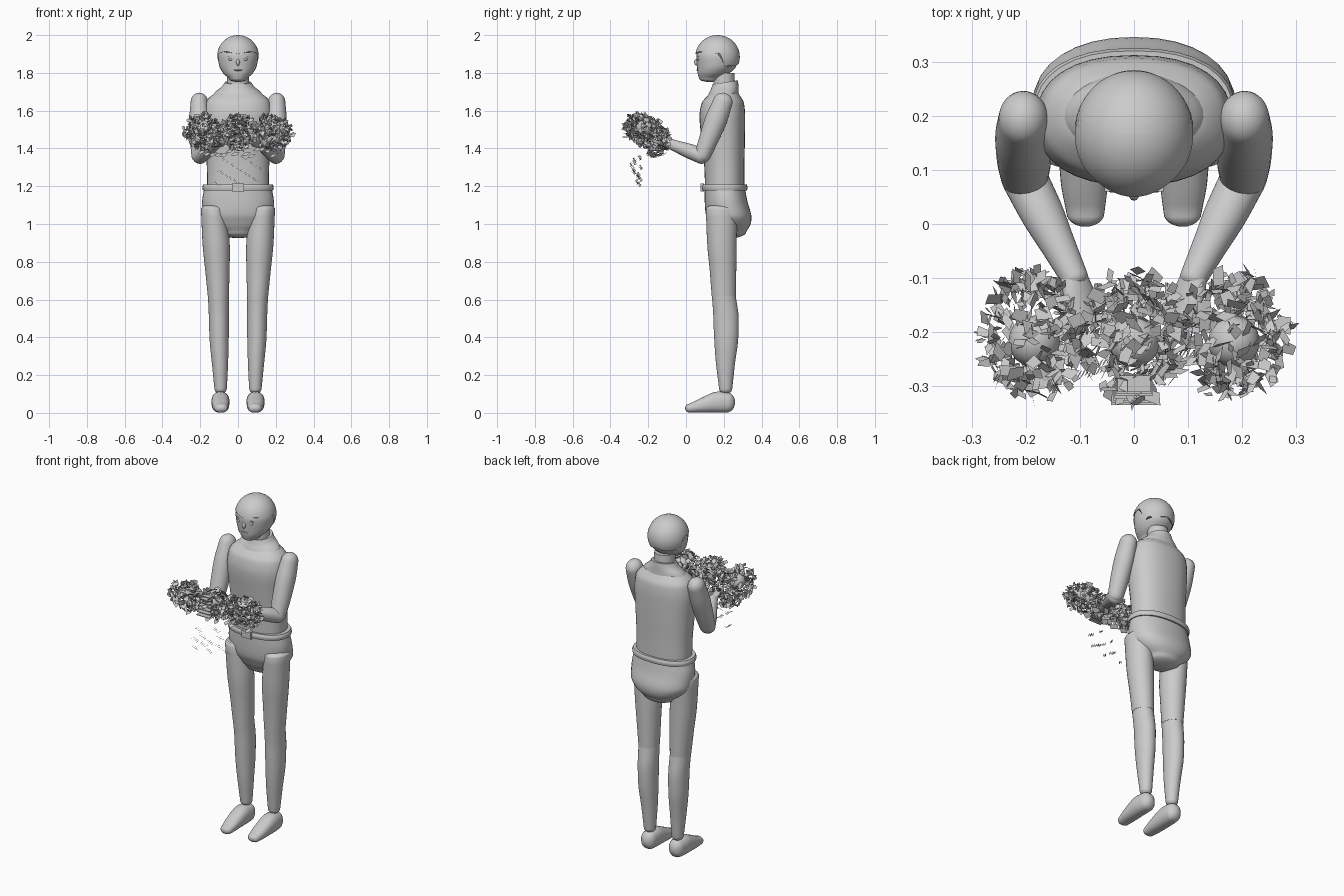
import bpy, bmesh, math, random
from math import sin, cos, pi
from mathutils import Vector

old = bpy.data.objects.get("Cube")
if old:
    bpy.data.objects.remove(old)
random.seed(7)

grey = bpy.data.materials.new("plain_grey")
grey.use_nodes = True
COLOUR = (0.6, 0.6, 0.6, 1)
grey.diffuse_color = COLOUR
grey.node_tree.nodes["Principled BSDF"].inputs["Base Color"].default_value = COLOUR


def finish(name, bm, smooth=True):
    if smooth:
        bmesh.ops.recalc_face_normals(bm, faces=bm.faces)
    mesh = bpy.data.meshes.new(name)
    bm.to_mesh(mesh)
    bm.free()
    mesh.materials.append(grey)
    obj = bpy.data.objects.new(name, mesh)
    bpy.context.collection.objects.link(obj)
    if smooth:
        bpy.ops.object.select_all(action='DESELECT')
        obj.select_set(True)
        bpy.context.view_layer.objects.active = obj
        bpy.ops.object.shade_smooth_by_angle(angle=math.radians(40))
    return obj


def skin(bm, rings):
    loops = [[bm.verts.new(p) for p in ring] for ring in rings]
    for a, b in zip(loops, loops[1:]):
        for i in range(len(a)):
            j = (i + 1) % len(a)
            bm.faces.new((a[i], a[j], b[j], b[i]))
    bm.faces.new(loops[0][::-1])
    bm.faces.new(loops[-1])


def refine(secs, steps=4):
    """Monotone smooth interpolation between cross-sections."""
    def slope(i, c):
        lo, hi = max(i - 1, 0), min(i + 1, len(secs) - 1)
        d = [(secs[k + 1][c] - secs[k][c]) / (secs[k + 1][0] - secs[k][0])
             for k in range(lo, hi)]
        if len(d) == 1:
            return d[0]
        return 0 if d[0] * d[1] <= 0 else 2 * d[0] * d[1] / (d[0] + d[1])
    out = []
    for i in range(len(secs) - 1):
        p, q = secs[i], secs[i + 1]
        h = q[0] - p[0]
        for k in range(steps):
            s = k / steps
            row = [p[0] + h * s]
            for c in range(1, 5):
                row.append(p[c] + (q[c] - p[c]) * s * s * (3 - 2 * s)
                           + h * s * (1 - s) * ((1 - s) * slope(i, c) - s * slope(i + 1, c)))
            out.append(row)
    return out + [list(secs[-1])]


def loft(name, secs, caps=(0, 0), place=lambda u, v, t: (u, v, t), power=2.0, seg=32):
    """Sections are (t, centre u, centre v, radius u, radius v); caps are dome lengths."""
    rows = refine(secs)

    def dome(row, length):
        t, u, v, a, b = row
        return [(t + length * sin(k * pi / 12), u, v, a * cos(k * pi / 12), b * cos(k * pi / 12))
                for k in (1, 2, 3, 4, 5, 5.7)]
    if caps[0]:
        rows = dome(rows[0], -caps[0])[::-1] + rows
    if caps[1]:
        rows = rows + dome(rows[-1], caps[1])

    def bend(x):
        return math.copysign(abs(x) ** (2 / power), x)
    angles = [2 * pi * i / seg for i in range(seg)]
    bm = bmesh.new()
    skin(bm, [[place(u + a * bend(cos(w)), v + b * bend(sin(w)), t) for w in angles]
              for t, u, v, a, b in rows])
    return finish(name, bm)


def limb(name, start, end, radii, caps):
    """Round limb between two points with evenly spaced radii (side, depth)."""
    start, end = Vector(start), Vector(end)
    axis = (end - start).normalized()
    side = axis.cross(Vector((0, 1, 0.2))).normalized()
    depth = axis.cross(side)
    length = (end - start).length
    secs = [(length * i / (len(radii) - 1), 0, 0, a, b) for i, (a, b) in enumerate(radii)]
    loft(name, secs, caps, lambda u, v, t: start + axis * t + side * u + depth * v)


def ball(name, centre, size, cuts=20):
    bm = bmesh.new()
    bmesh.ops.create_uvsphere(bm, u_segments=cuts, v_segments=cuts // 2, radius=1)
    bmesh.ops.scale(bm, vec=size, verts=bm.verts)
    bmesh.ops.translate(bm, vec=centre, verts=bm.verts)
    return finish(name, bm)


def box(name, centre, size):
    bm = bmesh.new()
    bmesh.ops.create_cube(bm, size=1)
    bmesh.ops.scale(bm, vec=size, verts=bm.verts)
    bmesh.ops.translate(bm, vec=centre, verts=bm.verts)
    return finish(name, bm)


# Trunk
loft("torso", [(1.19, 0, .205, .163, .104), (1.30, 0, .203, .165, .106),
               (1.45, 0, .197, .174, .115), (1.57, 0, .192, .182, .121),
               (1.64, 0, .195, .172, .112), (1.68, 0, .2, .14, .085),
               (1.71, 0, .205, .08, .06)], power=2.3)
loft("pelvis", [(.96, 0, .235, .1, .085), (1.0, 0, .234, .155, .108),
                (1.05, 0, .225, .186, .12), (1.12, 0, .212, .19, .113),
                (1.19, 0, .205, .178, .107)], caps=(.035, 0), power=2.2)
loft("belt", [(1.178, 0, .205, .186, .118), (1.194, 0, .205, .189, .121),
              (1.21, 0, .205, .184, .116)], power=2.3)
box("belt_buckle", (0, .085, 1.194), (.062, .018, .042))

# Neck and collar, dipping towards the front
loft("neck", [(1.67, 0, .205, .06, .058), (1.8, 0, .2, .058, .056)])
loft("collar", [(1.672, 0, .195, .14, .085), (1.70, 0, .198, .122, .08),
                (1.73, 0, .205, .085, .072), (1.752, 0, .208, .07, .067)],
     place=lambda u, v, t: (u, v, t + .15 * (v - .22)))

# Head
loft("face", [(1.77, 0, .125, .048, .056), (1.80, 0, .147, .08, .086),
              (1.84, 0, .163, .1, .105), (1.89, 0, .166, .107, .111),
              (1.93, 0, .167, .098, .102)], caps=(.018, .05))


def hair_edge(w):
    y = .167 + .117 * sin(w)
    back = min(max((y - .185) / .025, 0), 1)
    sideburn = .025 * math.exp(-((y - .2) / .02) ** 2)
    return 1.907 - .065 * back - sideburn + .006 * sin(5 * w)


hair_rings = []
for k in range(13):
    ring = []
    for i in range(64):
        w = 2 * pi * i / 64
        low = math.asin((hair_edge(w) - 1.885) / .115)
        a = low + (pi / 2 - .01 - low) * k / 12
        ring.append((.111 * cos(a) * cos(w), .167 + .118 * cos(a) * sin(w), 1.885 + .115 * sin(a)))
    hair_rings.append(ring)
hair = bmesh.new()
skin(hair, hair_rings)
finish("hair", hair)

# Facial features
for name, s in (("left", 1), ("right", -1)):
    ball(name + "_eye", (s * .04, .066, 1.872), (.011, .008, .007), 12)
    box(name + "_brow", (s * .042, .064, 1.888), (.026, .008, .004))
ball("nose", (0, .056, 1.856), (.01, .013, .018), 12)
ball("mouth", (0, .064, 1.815), (.024, .008, .005), 12)

# Legs, feet and arms
for name, s in (("left", 1), ("right", -1)):
    def mirrored(u, v, t, s=s):
        return (s * u, v, t)
    loft(name + "_thigh", [(.62, .104, .2, .056, .064), (.75, .109, .196, .064, .07),
                           (.9, .116, .19, .072, .078), (1.08, .13, .188, .066, .083)],
         (0, .025), mirrored)
    loft(name + "_shin", [(.13, .092, .21, .033, .035), (.25, .095, .209, .042, .049),
                          (.4, .1, .213, .051, .064), (.5, .101, .212, .053, .067),
                          (.62, .104, .2, .055, .063)], (.03, 0), mirrored)
    loft(name + "_foot", [(.02, .09, .025, .035, .024), (.08, .092, .04, .044, .039),
                          (.17, .093, .057, .048, .056), (.215, .092, .056, .045, .054)],
         (.025, .045), lambda u, v, t, s=s: (s * u, t, v), power=2.3)
    limb(name + "_upper_arm", (s * .205, .195, 1.645), (s * .203, .088, 1.365),
         [(.046, .052), (.053, .058), (.051, .052), (.044, .043)], (.05, .04))
    limb(name + "_forearm", (s * .203, .085, 1.36), (s * .11, -.1, 1.43),
         [(.043, .042), (.041, .039), (.033, .032), (.026, .025)], (.035, .02))
    limb(name + "_hand", (s * .112, -.095, 1.428), (s * .09, -.17, 1.44),
         [(.026, .022), (.034, .018), (.026, .014)], (.015, .02))

# Bouquet of loose leaves around three hidden cores
MID = Vector((0, -.205, 1.485))


def bouquet_point(x, direction, reach):
    dx, dy, dz = direction * reach
    return Vector((x + .105 * dx, MID.y + .125 * dy, MID.z + .092 * dz - .045 * dy))


def rand_dir():
    return Vector([random.gauss(0, 1) for _ in range(3)]).normalized()


def add_leaf(bm, centre, along, across):
    corners = (-along, across * random.uniform(.6, 1) - along * .3,
               along, -across + along * random.uniform(-.2, .5))
    bm.faces.new([bm.verts.new(centre + c) for c in corners])


leaves = bmesh.new()
for x in (-.185, 0, .185):
    core = bouquet_point(x, Vector((0, -.1, .25)), 1)
    ball("bouquet_core", core, (.048, .048, .045), 16)
    for _ in range(330):
        d = rand_dir()
        centre = bouquet_point(x, d, random.uniform(.62, 1))
        along = rand_dir()
        across = along.cross(rand_dir()).normalized()
        size = random.uniform(.012, .023)
        add_leaf(leaves, centre, along * size, across * size * random.uniform(.6, 1))
# A few larger leaves drooping below
for i in range(14):
    x = -.19 + .38 * i / 13
    centre = Vector((x, random.uniform(-.2, -.09), random.uniform(1.36, 1.4)))
    add_leaf(leaves, centre, Vector((.024, random.uniform(-.01, .01), .008)),
             Vector((.004, .018, .012)))
finish("bouquet_leaves", leaves, smooth=False)

# Thin layered blades at the front middle
for k in range(7):
    box("front_blade", (0, -.32 + .004 * k, 1.46 + .018 * k), (.085 - .004 * k, .03, .004))

# Small falling fragments under the bouquet
bits = bmesh.new()
for i in range(12):
    spot = Vector((-.11 + .22 * (i * 5 % 12) / 11, random.uniform(-.295, -.24),
                   1.22 + .14 * i / 11))
    for k in range(4):
        centre = spot + Vector((.008 * k - .012, .003 * k, -.006 * k))
        add_leaf(bits, centre, Vector((.006, .009, .005)), Vector((.002, 0, .003)))
finish("falling_bits", bits, smooth=False)
